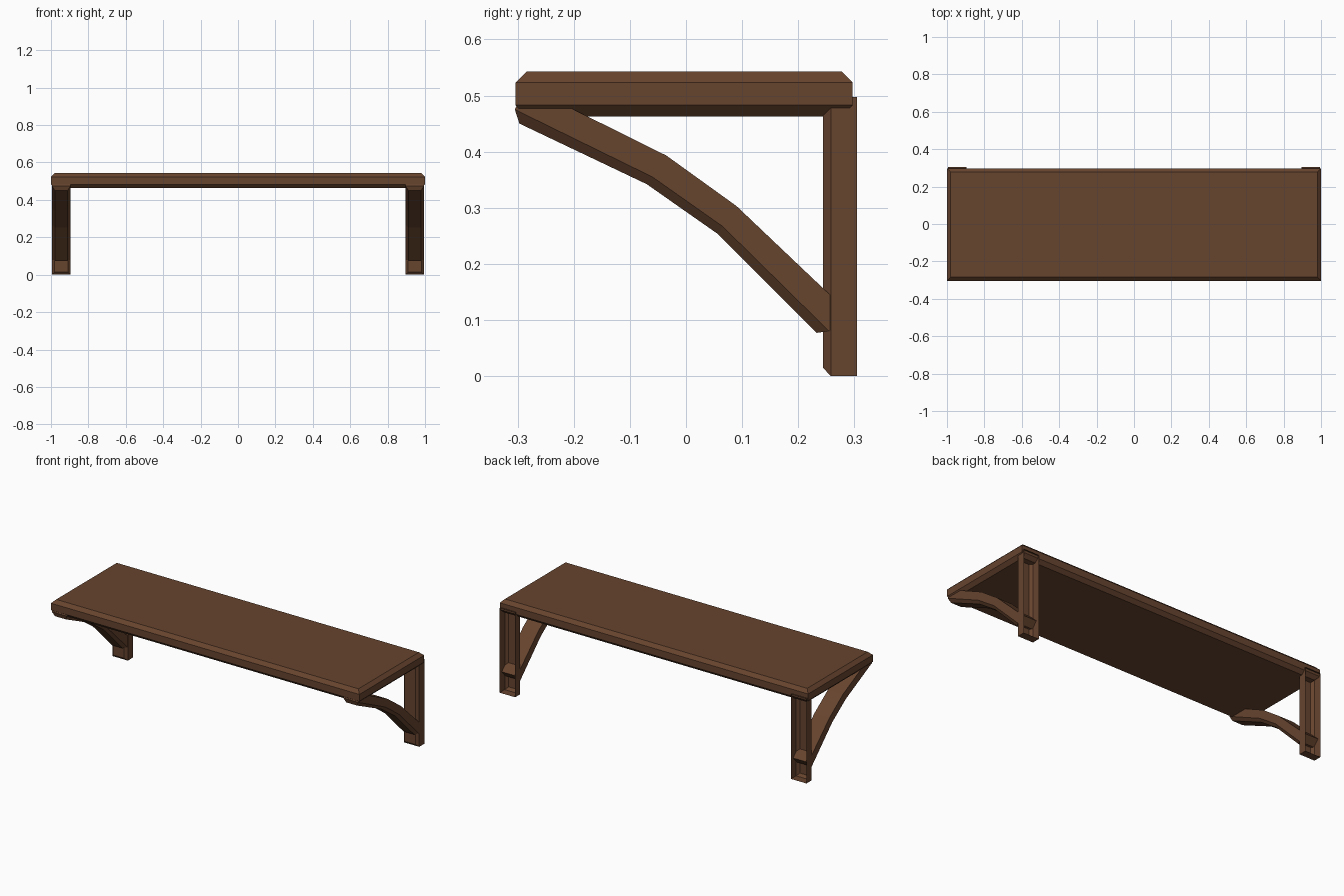
import bpy, bmesh

if "Cube" in bpy.data.objects:
    bpy.data.objects.remove(bpy.data.objects["Cube"], do_unlink=True)

wood = bpy.data.materials.new("dark_brown_wood")
wood.use_nodes = True
colour = (0.135, 0.058, 0.028, 1)
wood.diffuse_color = colour
wood.node_tree.nodes["Principled BSDF"].inputs["Base Color"].default_value = colour

CHAMFER = 0.0145


def finish(bm, name):
    bmesh.ops.recalc_face_normals(bm, faces=bm.faces)
    mesh = bpy.data.meshes.new(name)
    bm.to_mesh(mesh)
    bm.free()
    mesh.materials.append(wood)
    obj = bpy.data.objects.new(name, mesh)
    bpy.context.collection.objects.link(obj)
    return obj


def beam(name, x0, x1, back, shoulder, front, closed):
    """Beam with a chamfered front; each rail is a list of (y, z) points."""
    bm = bmesh.new()
    rings = []
    for b, s, f in zip(back, shoulder, front):
        points = [(x0, *b), (x0, *s), (x0 + CHAMFER, *f),
                  (x1 - CHAMFER, *f), (x1, *s), (x1, *b)]
        rings.append([bm.verts.new(p) for p in points])
    for r, q in zip(rings, rings[1:]):
        for i in range(6 if closed else 5):
            j = (i + 1) % 6
            bm.faces.new((r[i], r[j], q[j], q[i]))
    # Ends: a flat cap and a chamfer towards the front
    for r in (rings[0], rings[-1]):
        bm.faces.new((r[0], r[1], r[4], r[5]))
        bm.faces.new((r[1], r[2], r[3], r[4]))
    return finish(bm, name)


# Shelf board with chamfered top and bottom rims
bm = bmesh.new()
layers = []
for z, inset in ((0.463, 0.02), (0.483, 0), (0.523, 0), (0.543, 0.02)):
    x, y0, y1 = 1 - inset, -0.304 + inset, 0.297 - inset
    layers.append([bm.verts.new((px, py, z))
                   for px, py in ((-x, y0), (x, y0), (x, y1), (-x, y1))])
for a, b in zip(layers, layers[1:]):
    for i in range(4):
        j = (i + 1) % 4
        bm.faces.new((a[i], a[j], b[j], b[i]))
bm.faces.new(layers[0])
bm.faces.new(layers[-1])
finish(bm, "shelf_board")

# Wall posts (hollow at the back) and curved braces
for side, x0 in (("left", 0.895), ("right", -0.995)):
    beam(side + "_post", x0, x0 + 0.1,
         [(0.305, 0), (0.305, 0.497)],
         [(0.258, 0), (0.258, 0.497)],
         [(0.244, 0.015), (0.244, 0.482)], closed=False)
    beam(side + "_brace", x0 + 0.001, x0 + 0.099,
         [(-0.285, 0.517), (-0.035, 0.393), (0.09, 0.303), (0.287, 0.116)],
         [(-0.305, 0.475), (-0.06, 0.355), (0.065, 0.267), (0.255, 0.08)],
         [(-0.297, 0.45), (-0.07, 0.342), (0.057, 0.253), (0.233, 0.077)],
         closed=True)
